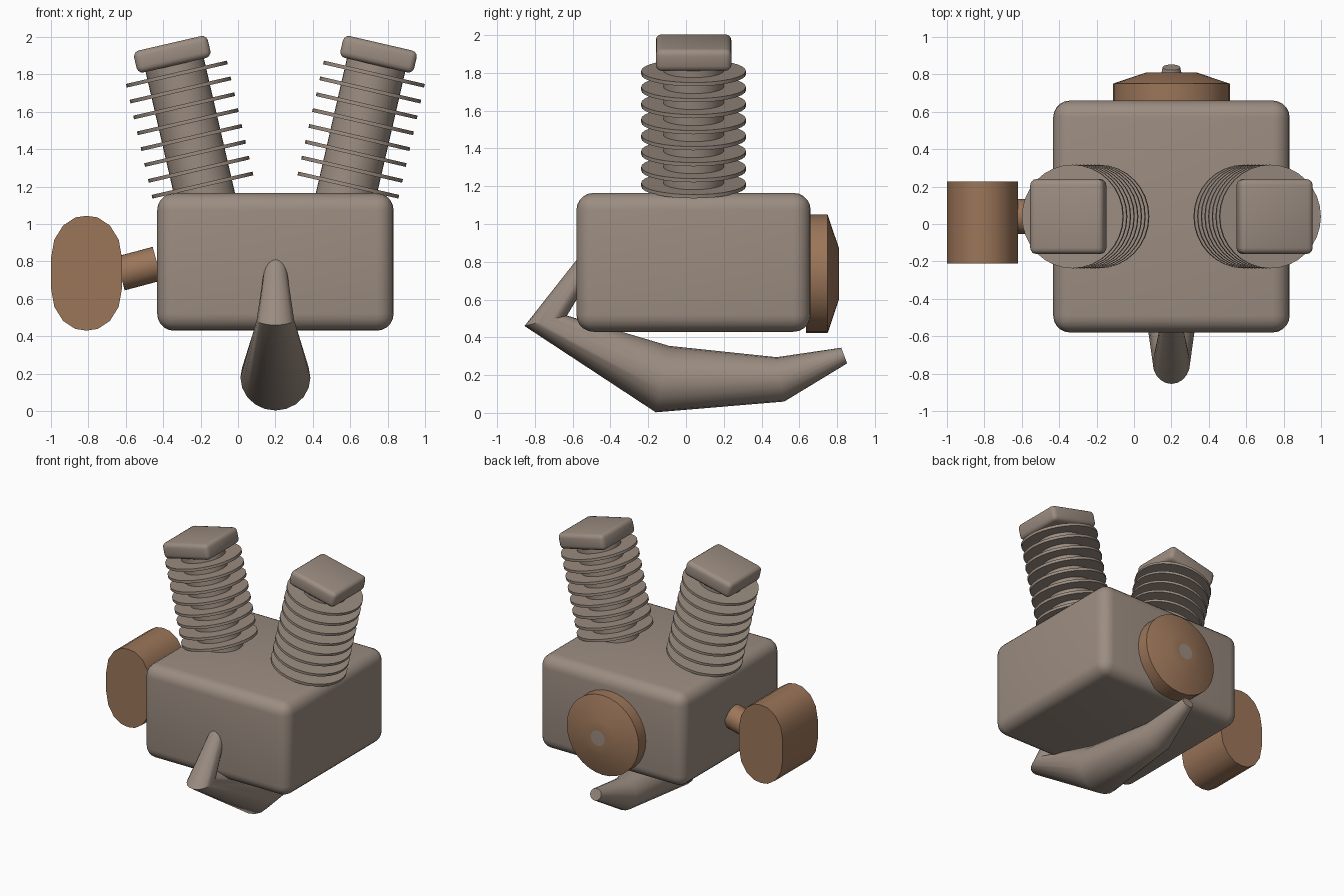
import bpy, bmesh, math
from mathutils import Matrix, Vector

if "Cube" in bpy.data.objects:
    bpy.data.objects.remove(bpy.data.objects["Cube"])

def material(name, rgb):
    m = bpy.data.materials.new(name)
    m.diffuse_color = (*rgb, 1)
    m.use_nodes = True
    m.node_tree.nodes["Principled BSDF"].inputs["Base Color"].default_value = m.diffuse_color
    return m

GREY = material("warm_grey_metal", (0.33, 0.265, 0.22))
BROWN = material("copper_brown", (0.33, 0.18, 0.10))
CX, CY = 0.2, 0.04          # engine centre line, cylinder depth
TILT = math.radians(13)

def make(name, bm, mats, matrix=None, angle=30):
    if matrix is not None:
        bm.transform(matrix)
    bmesh.ops.recalc_face_normals(bm, faces=bm.faces)
    me = bpy.data.meshes.new(name)
    bm.to_mesh(me)
    bm.free()
    ob = bpy.data.objects.new(name, me)
    bpy.context.collection.objects.link(ob)
    for m in mats:
        me.materials.append(m)
    bpy.ops.object.select_all(action='DESELECT')
    bpy.context.view_layer.objects.active = ob
    ob.select_set(True)
    bpy.ops.object.shade_smooth_by_angle(angle=math.radians(angle))
    return ob

def loft(bm, rings):
    """Skin a list of rings of points and cap both ends."""
    vs = [[bm.verts.new(p) for p in r] for r in rings]
    n = len(vs[0])
    for a, b in zip(vs, vs[1:]):
        for i in range(n):
            j = (i + 1) % n
            bm.faces.new((a[i], a[j], b[j], b[i]))
    bm.faces.new(vs[0])
    bm.faces.new(vs[-1])

def lathe(bm, profile, n=32):
    """Solid of revolution about z from (radius, height) pairs."""
    loft(bm, [[(r * math.cos(math.tau * i / n), r * math.sin(math.tau * i / n), h)
               for i in range(n)] for r, h in profile])

def rounded_box(name, size, bevel, matrix, segments=5):
    bm = bmesh.new()
    bmesh.ops.create_cube(bm, size=1)
    bm.transform(Matrix.Diagonal((*size, 1)))
    bmesh.ops.bevel(bm, geom=bm.edges[:], offset=bevel, segments=segments,
                    profile=0.5, affect='EDGES')
    return make(name, bm, [GREY], matrix)

# Crankcase block
rounded_box("crankcase", (1.264, 1.24, 0.735), 0.09,
            Matrix.Translation((CX, 0.04, 0.797)))

# Two leaning cylinders with cooling fins and head caps
for side, label in ((-1, "left"), (1, "right")):
    frame = (Matrix.Translation((CX + side * 0.39, CY, 1.208))
             @ Matrix.Rotation(side * TILT, 4, 'Y'))
    bm = bmesh.new()
    lathe(bm, [(0.16, -0.1), (0.16, 0.68)])
    make(label + "_cylinder_barrel", bm, [GREY], frame)
    bm = bmesh.new()
    for k in range(8):
        z = k * 0.087
        lathe(bm, [(0.277, z - 0.01), (0.277, z + 0.01)])
    make(label + "_cooling_fins", bm, [GREY], frame)
    rounded_box(label + "_cylinder_head", (0.405, 0.40, 0.12), 0.032,
                frame @ Matrix.Translation((0, 0, 0.718)), 3)

# Air filter: oval profile extruded front to back
quarter = [(0.19, 0.08), (0.172, 0.18), (0.125, 0.255), (0.06, 0.298)]
half = quarter + [(0, 0.307)] + [(-x, z) for x, z in reversed(quarter)]
oval = half + [(-x, -z) for x, z in half]
bm = bmesh.new()
loft(bm, [[(x - 0.81, y, z + 0.737) for x, z in oval] for y in (-0.21, 0.226)])
make("air_filter", bm, [BROWN])

# Intake pipe between filter and crankcase
start, end = Vector((-0.63, CY, 0.735)), Vector((-0.432, CY, 0.788))
bm = bmesh.new()
lathe(bm, [(0.093, 0), (0.093, (end - start).length)])
make("intake_pipe", bm, [BROWN], Matrix.Translation(start)
     @ (end - start).to_track_quat('Z', 'Y').to_matrix().to_4x4())

# Rear side cover with a grey centre spot
bm = bmesh.new()
lathe(bm, [(0.313, -0.02), (0.313, 0.095), (0.135, 0.155), (0.06, 0.156)])
ob = make("rear_cover", bm, [BROWN, GREY], Matrix.Translation((CX, 0.655, 0.736))
          @ Matrix.Rotation(-math.pi / 2, 4, 'X'))
for p in ob.data.polygons:
    if p.normal.y > 0.99 and p.area < 0.02 and len(p.vertices) > 4:
        p.material_index = 1

# Exhaust: mitred rings given by outer and inner (y, z) points plus half width
sections = [((-0.54, 0.86), (-0.46, 0.80), 0.05),
            ((-0.855, 0.46), (-0.63, 0.515), 0.10),
            ((-0.16, 0.003), (-0.09, 0.355), 0.187),
            ((0.52, 0.06), (0.48, 0.295), 0.12),
            ((0.853, 0.262), (0.822, 0.345), 0.047)]
rings = []
for outer, inner, w in sections:
    o, i = Vector((0, *outer)), Vector((0, *inner))
    mid, arm = (o + i) / 2, (o - i) / 2
    rings.append([mid + arm * math.cos(t) + Vector((CX + w * math.sin(t), 0, 0))
                  for t in (math.tau * k / 20 for k in range(20))])
bm = bmesh.new()
loft(bm, rings)
make("exhaust_pipe", bm, [GREY], angle=40)
